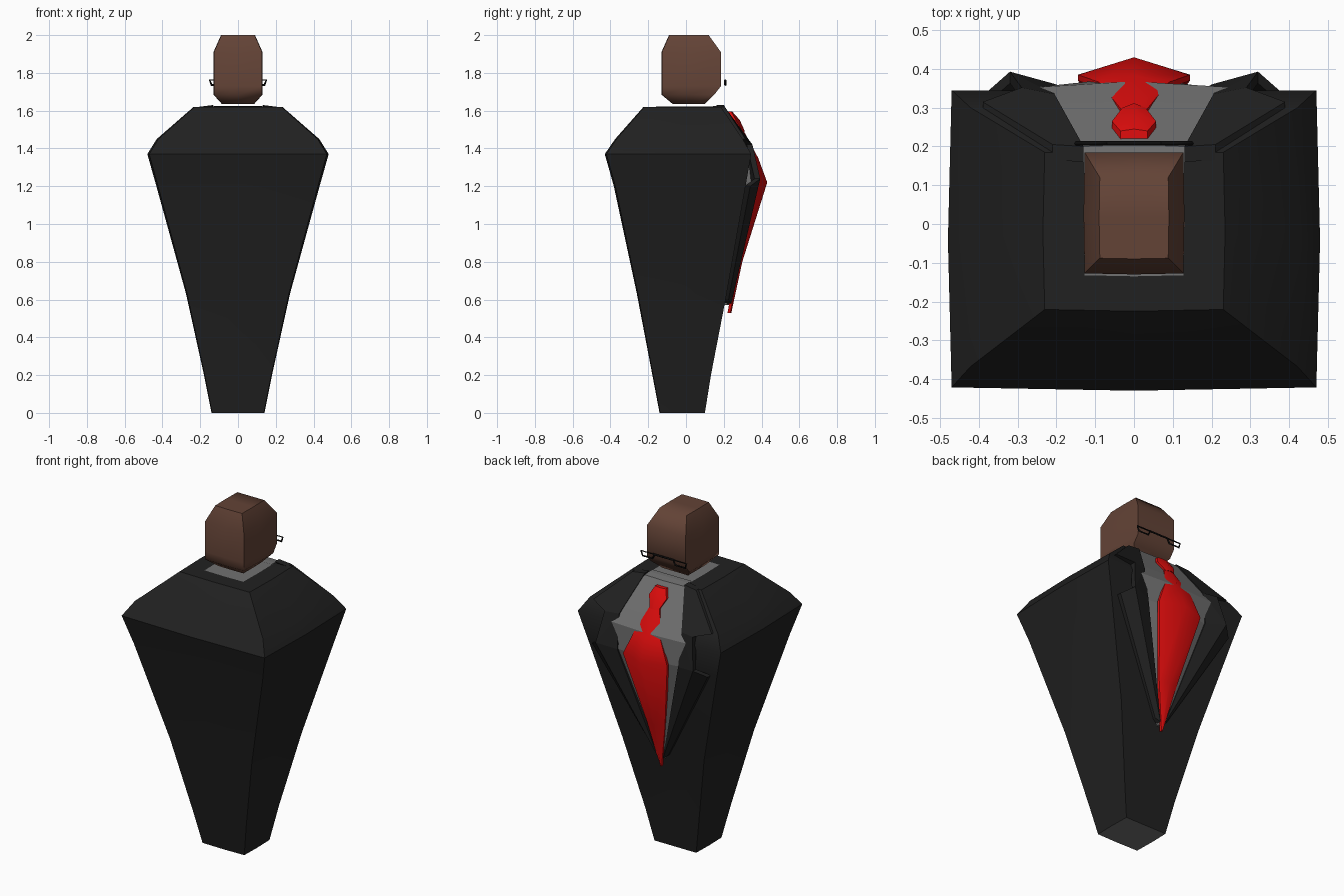
import bpy, bmesh, math

if "Cube" in bpy.data.objects:
    bpy.data.objects.remove(bpy.data.objects["Cube"])


def mat(name, r, g, b):
    m = bpy.data.materials.new(name)
    m.diffuse_color = (r, g, b, 1)
    m.use_nodes = True
    m.node_tree.nodes["Principled BSDF"].inputs["Base Color"].default_value = m.diffuse_color
    return m


BLACK = mat("charcoal cloth", .015, .015, .015)
GREY = mat("grey shirt", .165, .165, .165)
SKIN = mat("brown skin", .125, .056, .037)
RED = mat("red silk", .75, .004, .004)
FRAME = mat("black frame", .004, .004, .004)


def finish(name, bm, mats, angle=None):
    bmesh.ops.recalc_face_normals(bm, faces=bm.faces)
    me = bpy.data.meshes.new(name)
    bm.to_mesh(me)
    bm.free()
    ob = bpy.data.objects.new(name, me)
    bpy.context.collection.objects.link(ob)
    for m in mats:
        me.materials.append(m)
    if angle:
        bpy.ops.object.select_all(action='DESELECT')
        ob.select_set(True)
        bpy.context.view_layer.objects.active = ob
        bpy.ops.object.shade_smooth_by_angle(angle=math.radians(angle))
    return ob


def ring(z, hx, y0, y1, k=.98):
    # slightly bulged rectangle
    ym = (y0 + y1) / 2
    return [(-hx * k, y0 * k, z), (0, y0, z), (hx * k, y0 * k, z), (hx, ym, z),
            (hx * k, y1, z), (0, y1, z), (-hx * k, y1, z), (-hx, ym, z)]


def loft(name, rows, mats, angle, cap_mat=0):
    bm = bmesh.new()
    loops = [[bm.verts.new(p) for p in ring(*r)] for r in rows]
    for a, b in zip(loops, loops[1:]):
        for i in range(8):
            j = (i + 1) % 8
            bm.faces.new((a[i], a[j], b[j], b[i]))
    for l in (loops[0], loops[-1]):
        bm.faces.new(l).material_index = cap_mat
    return finish(name, bm, mats, angle)


def ribbon(name, rows, mt, depth, angle=None):
    # rows: z, centre y, half width, edge y; closed by a copy pushed back
    bm = bmesh.new()
    g = [[bm.verts.new(p) for p in ((-w, ye, z), (0, yc, z), (w, ye, z))] for z, yc, w, ye in rows]
    faces = [bm.faces.new((a[i], a[i + 1], b[i + 1], b[i]))
             for a, b in zip(g, g[1:]) for i in (0, 1)]
    thicken(bm, faces, depth)
    return finish(name, bm, [mt], angle)


def thicken(bm, faces, depth):
    new = bmesh.ops.extrude_face_region(bm, geom=faces, use_keep_orig=True)["geom"]
    for v in new:
        if isinstance(v, bmesh.types.BMVert):
            v.co.y -= depth


def plate(name, polys, depth):
    # mirrored pair of folded cloth plates
    bm = bmesh.new()
    for s in (1, -1):
        verts = {}
        faces = []
        for poly in polys:
            vs = [verts.setdefault(p, None) or bm.verts.new((s * p[0], p[1], p[2])) for p in poly]
            for p, v in zip(poly, vs):
                verts[p] = v
            faces.append(bm.faces.new(vs))
        thicken(bm, faces, depth)
    return finish(name, bm, [BLACK])


# coat body, with shirt colour at neck opening and base
loft("coat", [(0, .14, -.14, .10), (.2, .18, -.178, .132), (.63, .275, -.26, .215),
              (1.2, .432, -.382, .315), (1.37, .48, -.43, .345), (1.45, .43, -.375, .30),
              (1.62, .235, -.225, .185), (1.621, .13, -.135, .17)], [BLACK, GREY], 40, 1)

# head
loft("head", [(1.635, .085, -.07, .10), (1.685, .13, -.13, .15), (1.73, .13, -.13, .185),
              (1.91, .13, -.13, .185), (2.0, .09, -.09, .12)], [SKIN], 60)

# shirt front
ribbon("shirt_front", [(1.625, .16, .13, .16), (1.62, .205, .13, .20), (1.45, .315, .25, .308),
                       (1.37, .368, .26, .352), (1.22, .38, .25, .345), (.57, .235, .012, .215)],
       GREY, .03)

# tie knot and blade
ribbon("tie_knot", [(1.595, .245, .035, .24), (1.55, .285, .057, .265), (1.49, .312, .03, .30)],
       RED, .03, 50)
ribbon("tie_blade", [(1.50, .302, .03, .292), (1.35, .382, .09, .366), (1.22, .43, .145, .385),
                     (.8, .298, .06, .283), (.53, .24, .004, .235)], RED, .015, 50)

# collar and lapels
notch, inner = (.29, .352, 1.42), (.205, .335, 1.42)
tip, waist = (.32, .393, 1.24), (.2, .36, 1.22)
point = (.0, .24, .58)
plate("collar", [((.13, .20, 1.63), (.21, .205, 1.62), (.39, .315, 1.45), notch, inner)], .04)
plate("lapel", [(inner, notch, tip), (inner, tip, waist), (waist, tip, (.015, .24, .58)),
                (tip, (.38, .34, 1.2), (.04, .225, .6), (.015, .24, .58))], .03)

# glasses: two open frames joined by a bar
cu = bpy.data.curves.new("glasses", 'CURVE')
cu.dimensions = '3D'
cu.bevel_depth = .006
cu.bevel_resolution = 0
paths = [([(-.07, 1.762), (.07, 1.762)], False)]
for s in (1, -1):
    paths.append(([(s * .15, 1.762), (s * .06, 1.762), (s * .075, 1.735), (s * .14, 1.735)], True))
for pts, cyc in paths:
    sp = cu.splines.new('POLY')
    sp.points.add(len(pts) - 1)
    for p, (x, z) in zip(sp.points, pts):
        p.co = (x, .208, z, 1)
    sp.use_cyclic_u = cyc
cu.materials.append(FRAME)
bpy.context.collection.objects.link(bpy.data.objects.new("glasses", cu))
